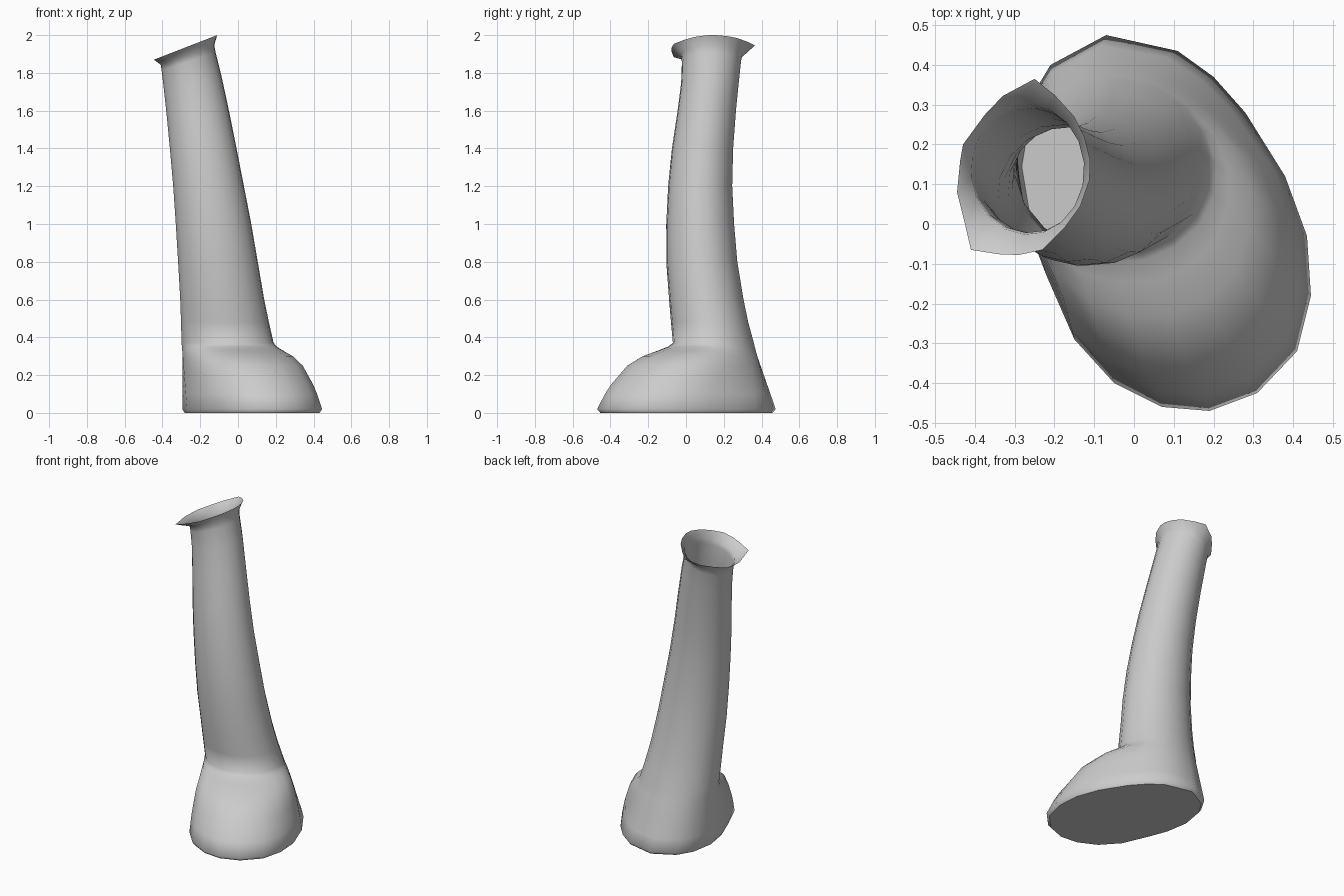
import bpy, bmesh, math

if "Cube" in bpy.data.objects:
    bpy.data.objects.remove(bpy.data.objects["Cube"])

N = 18
ANGLES = [math.radians(106 - 20 * i) for i in range(N)]

# Sole outline, clockwise from the heel
SOLE = [(-.07, .475), (.11, .435), (.20, .37), (.28, .28), (.38, .12), (.435, -.03),
        (.445, -.18), (.41, -.32), (.31, -.425), (.19, -.47), (.07, -.46), (-.05, -.40),
        (-.15, -.29), (-.22, -.13), (-.27, .0), (-.295, .15), (-.27, .30), (-.21, .40)]

# Flared lip outline, same order
LIP = [(-.33, .322), (-.25, .365), (-.20, .325), (-.15, .27), (-.125, .22), (-.11, .16),
       (-.112, .11), (-.135, .045), (-.175, -.01), (-.23, -.065), (-.29, -.078), (-.34, -.076),
       (-.41, -.065), (-.425, .0), (-.445, .08), (-.437, .16), (-.43, .20), (-.375, .275)]

# Shaft sections: height, x range, y range, tilt
SHAFT = [(.37, -.30, .19, -.07, .36, 0), (.48, -.303, .165, -.08, .33, 0),
         (.60, -.307, .14, -.09, .305, 0), (.80, -.318, .105, -.105, .272, .02),
         (1.0, -.33, .07, -.105, .255, .04), (1.2, -.343, .03, -.095, .245, .07),
         (1.4, -.36, -.01, -.075, .25, .1), (1.6, -.378, -.053, -.045, .265, .18),
         (1.75, -.393, -.088, -.026, .28, .26), (1.86, -.405, -.118, -.022, .292, .34),
         (1.895, -.41, -.125, -.027, .30, .37)]

# Foot profile: height and outward share for the rounded toe side
FOOT = [(.02, 1.0), (.10, .90), (.15, .82), (.20, .715), (.25, .61),
        (.30, .41), (.33, .20), (.35, .07)]


def section(z, x0, x1, y0, y1, tilt):
    cx, cy, rx, ry = (x0 + x1) / 2, (y0 + y1) / 2, (x1 - x0) / 2, (y1 - y0) / 2
    return [(cx + rx * math.cos(a), cy + ry * math.sin(a), z + tilt * rx * math.cos(a))
            for a in ANGLES]


ankle = section(*SHAFT[0])


def foot_ring(z, bulge):
    """Round toward the toe, straight toward the heel."""
    ring = []
    for (sx, sy), (ax, ay, _) in zip(SOLE, ankle):
        t = min(1, max(0, (math.hypot(sx - ax, sy - ay) - .12) / .16))
        w = t * t * (3 - 2 * t)
        f = w * bulge + (1 - w) * (.37 - z) / .35
        ring.append((ax + (sx - ax) * f, ay + (sy - ay) * f, z))
    return ring


# Sole edge, foot, shaft and lip rings from bottom to top
rings = [[(.07 + (x - .07) * .965, y * .965, 0) for x, y in SOLE]]
rings += [foot_ring(z, b) for z, b in FOOT]
rings += [section(*s) for s in SHAFT]
rings.append([(x, y, 1.87 + .388 * (x + .445)) for x, y in LIP])

bm = bmesh.new()
verts = [[bm.verts.new(p) for p in ring] for ring in rings]
for low, high in zip(verts, verts[1:]):
    for i in range(N):
        j = (i + 1) % N
        bm.faces.new((low[i], high[i], high[j], low[j])).smooth = True
# Flat closed sole; the top stays open
bm.faces.new(verts[0]).smooth = False

mesh = bpy.data.meshes.new("boot")
bm.to_mesh(mesh)
bm.free()
grey = bpy.data.materials.new("plain grey")
grey.diffuse_color = (.6, .6, .6, 1)
grey.use_nodes = True
grey.node_tree.nodes["Principled BSDF"].inputs["Base Color"].default_value = grey.diffuse_color
mesh.materials.append(grey)
boot = bpy.data.objects.new("boot", mesh)
bpy.context.collection.objects.link(boot)
